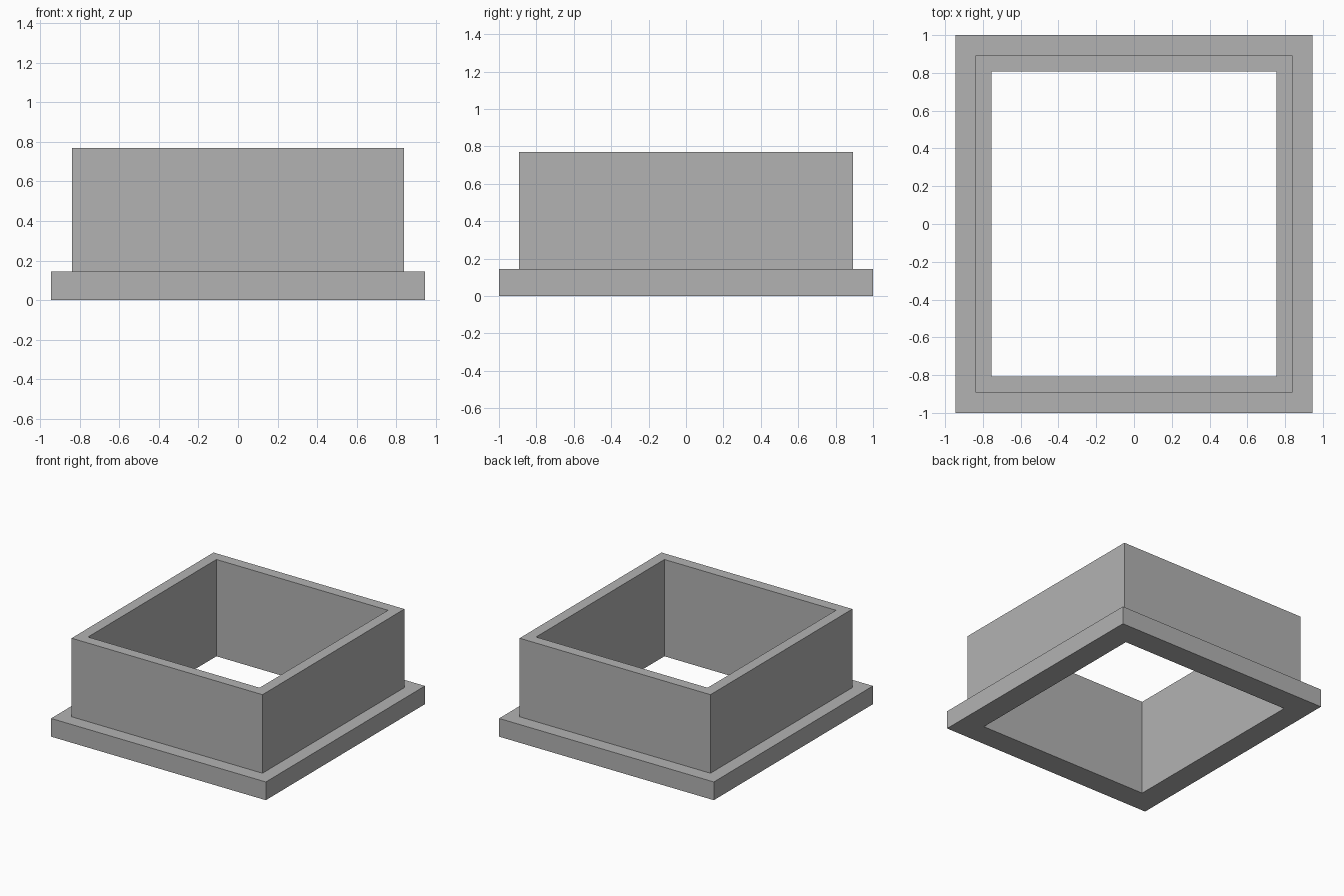
import bpy
import bmesh

cube = bpy.data.objects.get("Cube")
if cube:
    bpy.data.objects.remove(cube, do_unlink=True)

# Plain grey material
grey = bpy.data.materials.new("plain_grey")
grey.use_nodes = True
colour = (0.45, 0.45, 0.45, 1)
grey.diffuse_color = colour
grey.node_tree.nodes["Principled BSDF"].inputs["Base Color"].default_value = colour

# Half sizes of the opening, the upright wall and the base flange
opening = (0.755, 0.807)
wall = (0.84, 0.892)
flange = (0.945, 1.0)
FLANGE_TOP, WALL_TOP = 0.145, 0.77

# Cross-section of the collar, running around its outside and back inside
section = [(opening, 0), (flange, 0), (flange, FLANGE_TOP),
           (wall, FLANGE_TOP), (wall, WALL_TOP), (opening, WALL_TOP)]


def rectangle(bm, half, z):
    corners = [(-1, -1), (1, -1), (1, 1), (-1, 1)]
    return [bm.verts.new((half[0] * sx, half[1] * sy, z)) for sx, sy in corners]


# Sweep the cross-section around the rectangle as one closed solid
bm = bmesh.new()
rings = [rectangle(bm, half, z) for half, z in section]
for i, ring in enumerate(rings):
    above = rings[(i + 1) % len(rings)]
    for k in range(4):
        n = (k + 1) % 4
        bm.faces.new((ring[k], ring[n], above[n], above[k]))
bmesh.ops.recalc_face_normals(bm, faces=bm.faces)

mesh = bpy.data.meshes.new("flanged_collar")
bm.to_mesh(mesh)
bm.free()
mesh.materials.append(grey)
bpy.context.collection.objects.link(bpy.data.objects.new("flanged_collar", mesh))
